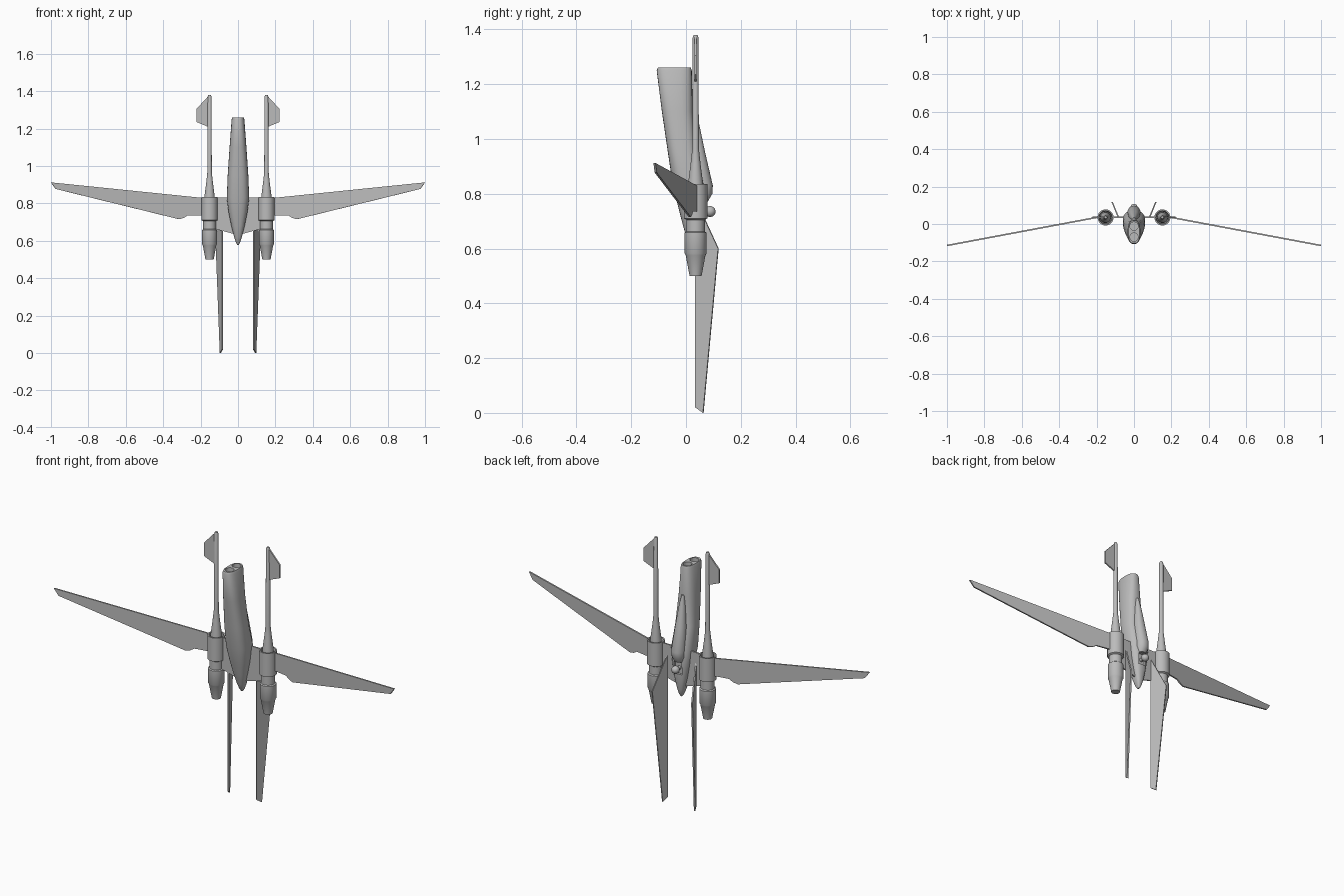
import bpy, bmesh, math
from mathutils import Vector, Matrix

if "Cube" in bpy.data.objects:
    bpy.data.objects.remove(bpy.data.objects["Cube"])

hull_grey = bpy.data.materials.new("hull_grey")
hull_grey.use_nodes = True
GREY = (0.5, 0.5, 0.5, 1)
hull_grey.diffuse_color = GREY
hull_grey.node_tree.nodes["Principled BSDF"].inputs["Base Color"].default_value = GREY


def finish(name, bm, smooth=True, mirror=False):
    bmesh.ops.recalc_face_normals(bm, faces=bm.faces)
    mesh = bpy.data.meshes.new(name)
    bm.to_mesh(mesh)
    bm.free()
    mesh.materials.append(hull_grey)
    ob = bpy.data.objects.new(name, mesh)
    bpy.context.collection.objects.link(ob)
    bpy.ops.object.select_all(action="DESELECT")
    ob.select_set(True)
    bpy.context.view_layer.objects.active = ob
    if smooth:
        bpy.ops.object.shade_smooth_by_angle(angle=math.radians(32))
    if mirror:
        ob.modifiers.new("Mirror", "MIRROR")
    return ob


def skin(bm, rings, caps=True):
    """Join successive rings of points with quads."""
    rows = [[bm.verts.new(p) for p in ring] for ring in rings]
    n = len(rows[0])
    for a, b in zip(rows, rows[1:]):
        for i in range(n):
            j = (i + 1) % n
            bm.faces.new((a[i], a[j], b[j], b[i]))
    if caps:
        bm.faces.new(rows[0])
        bm.faces.new(rows[-1])


def loft(name, sections, power=2.6, n=28):
    """Rounded sections: (height, half width, front y, back y)."""
    def curve(v):
        return math.copysign(abs(v) ** (2 / power), v)
    rings = []
    for z, w, front, back in sections:
        angles = [math.tau * i / n for i in range(n)]
        rings.append([(w * curve(math.cos(a)),
                       (front + back) / 2 + (back - front) / 2 * curve(math.sin(a)), z)
                      for a in angles])
    bm = bmesh.new()
    skin(bm, rings)
    return finish(name, bm)


def lathe(name, profile, x, y, n=24):
    """Turn (radius, height) points round a vertical axis."""
    bm = bmesh.new()
    skin(bm, [[(x + r * math.cos(math.tau * i / n), y + r * math.sin(math.tau * i / n), z)
               for i in range(n)] for r, z in profile])
    return finish(name, bm, mirror=True)


def plate(name, corners, thick=0.008):
    """Thin flat panel centred on its outline."""
    bm = bmesh.new()
    pts = [Vector(c) for c in corners]
    normal = (pts[1] - pts[0]).cross(pts[-1] - pts[0]).normalized() * thick / 2
    skin(bm, [[p - normal for p in pts], [p + normal for p in pts]])
    return finish(name, bm, smooth=False, mirror=True)


def cut(target, bm):
    cutter = finish("cutter", bm, smooth=False)
    mod = target.modifiers.new("Cut", "BOOLEAN")
    mod.operation, mod.solver, mod.object = "DIFFERENCE", "EXACT", cutter
    bpy.context.view_layer.objects.active = target
    bpy.ops.object.modifier_apply(modifier=mod.name)
    bpy.data.objects.remove(cutter)


# Fuselage, nose down
fuselage = loft("fuselage", [
    (1.26, 0.030, -0.103, 0.018), (1.25, 0.034, -0.107, 0.021),
    (1.10, 0.045, -0.088, 0.025), (0.95, 0.055, -0.066, 0.040),
    (0.83, 0.060, -0.048, 0.072), (0.75, 0.050, -0.028, 0.070),
    (0.68, 0.036, -0.010, 0.066), (0.62, 0.021, 0.008, 0.058),
    (0.59, 0.011, 0.020, 0.050), (0.577, 0.004, 0.030, 0.042)])

# Two round openings in the upper end
for y in (-0.012, -0.070):
    bm = bmesh.new()
    bmesh.ops.create_cone(bm, cap_ends=True, segments=20, radius1=0.022, radius2=0.022,
                          depth=0.08, matrix=Matrix.Translation((0, y, 1.27)))
    cut(fuselage, bm)

# Sensor pocket
bm = bmesh.new()
bmesh.ops.create_cube(bm, size=1, matrix=Matrix.Translation((0, 0.1, 0.737))
                      @ Matrix.Diagonal((0.044, 0.09, 0.065, 1)))
cut(fuselage, bm)

# Canopy spine
loft("canopy", [
    (1.11, 0.006, 0.010, 0.034), (1.05, 0.017, 0.010, 0.049),
    (0.95, 0.028, 0.010, 0.070), (0.83, 0.036, 0.010, 0.098),
    (0.80, 0.034, 0.010, 0.096), (0.772, 0.028, 0.010, 0.080)], power=2.2)

# Sensor ball and stem
bm = bmesh.new()
bmesh.ops.create_uvsphere(bm, u_segments=20, v_segments=12, radius=0.020,
                          matrix=Matrix.Translation((0, 0.088, 0.735)))
finish("sensor_ball", bm)
bm = bmesh.new()
bmesh.ops.create_cone(bm, cap_ends=True, segments=12, radius1=0.01, radius2=0.01, depth=0.05,
                      matrix=Matrix.Translation((0, 0.062, 0.735))
                      @ Matrix.Rotation(math.pi / 2, 4, "X"))
finish("sensor_stem", bm)

# Engine nacelles with tail booms
POD_X, POD_Y = 0.152, 0.035
lathe("engine_nacelle", [
    (0.022, 0.50), (0.036, 0.575), (0.040, 0.582), (0.040, 0.658), (0.034, 0.662),
    (0.034, 0.705), (0.043, 0.71), (0.043, 0.835), (0.036, 0.835), (0.031, 0.80)],
    POD_X, POD_Y)
lathe("tail_boom", [
    (0.030, 0.79), (0.027, 0.84), (0.018, 0.91), (0.012, 0.965),
    (0.0105, 1.37), (0.007, 1.38)], POD_X, POD_Y)

# Swept outer wings, drooping towards the front
plate("outer_wing", [(x, 0.0725 - 0.1875 * x, z) for x, z in (
    (0.15, 0.825), (1.0, 0.912), (0.975, 0.877), (0.315, 0.715),
    (0.29, 0.722), (0.27, 0.735), (0.15, 0.735))])

# Inner wing between body and nacelle
plate("inner_wing", [(x, POD_Y, z) for x, z in (
    (0.0, 0.83), (0.15, 0.83), (0.15, 0.67), (0.11, 0.66), (0.0, 0.63))])

# Long lower fins, splayed outward to the back
plate("lower_fin", [(0.083 + (y - 0.035) * 0.41, y, z) for y, z in (
    (0.035, 0.78), (0.118, 0.60), (0.063, 0.0), (0.035, 0.02))], 0.007)

# Small fins on the boom tips
plate("boom_fin", [(x, POD_Y, z) for x, z in (
    (0.152, 1.375), (0.162, 1.37), (0.222, 1.305), (0.222, 1.235), (0.162, 1.21), (0.152, 1.21))])
